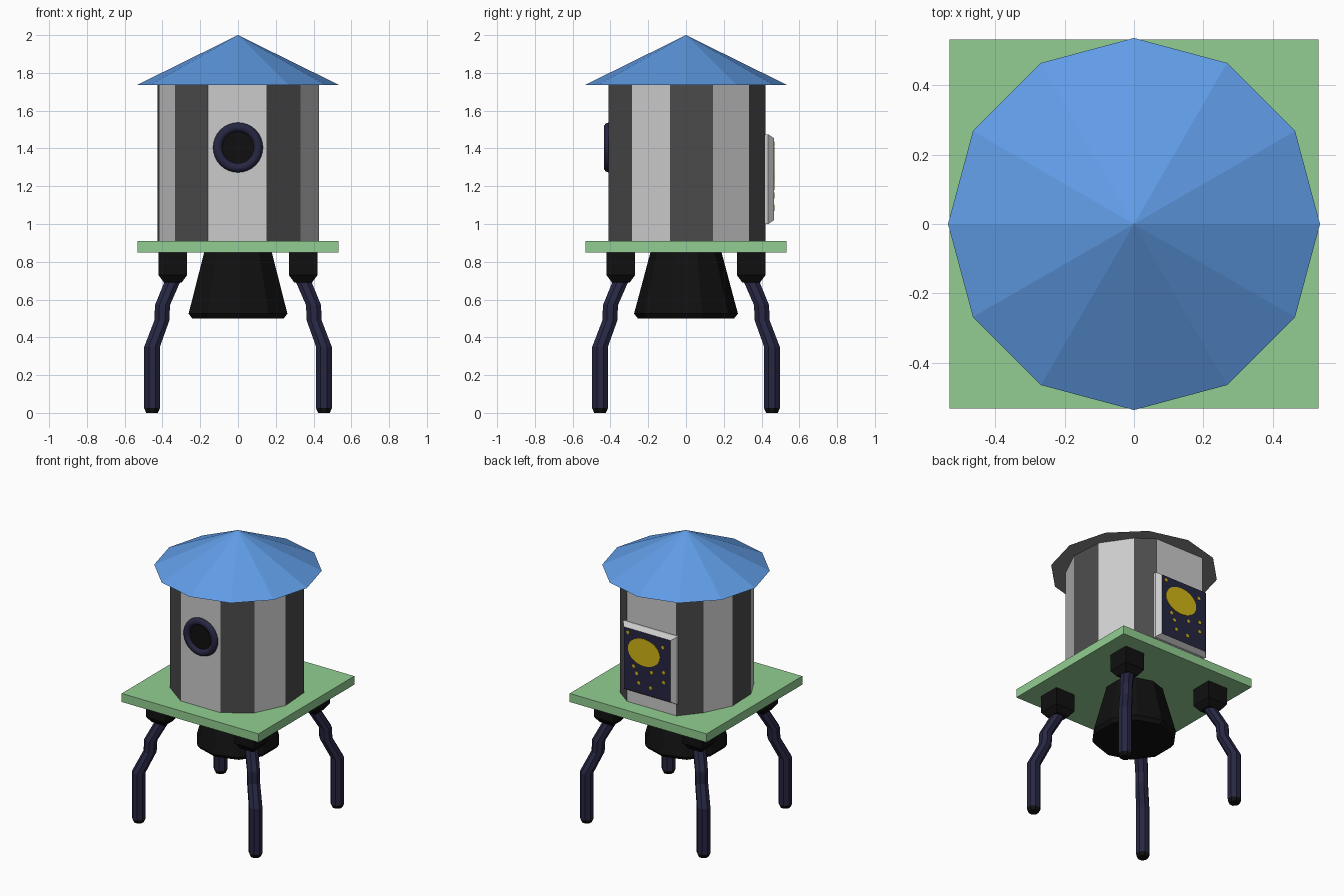
import bpy, bmesh, math

if "Cube" in bpy.data.objects:
    bpy.data.objects.remove(bpy.data.objects["Cube"])

def mat(name, r, g, b):
    lin = lambda c: ((c / 255 + 0.055) / 1.055) ** 2.4 if c > 10 else c / 255 / 12.92
    m = bpy.data.materials.new(name)
    m.diffuse_color = (lin(r), lin(g), lin(b), 1)
    m.use_nodes = True
    m.node_tree.nodes["Principled BSDF"].inputs["Base Color"].default_value = m.diffuse_color
    return m

BLUE = mat("roof blue", 98, 160, 235)
GREEN = mat("plate green", 146, 206, 146)
LIGHT = mat("light grey", 203, 203, 203)
DARK = mat("dark grey", 76, 76, 76)
MID = mat("mid grey", 140, 140, 140)
BLACK = mat("black", 16, 16, 16)
NAVY = mat("navy", 38, 38, 66)
YELLOW = mat("yellow", 210, 182, 20)

def ngon(n, r, z, cx=0, cy=0, start=0.0):
    return [(cx + r * math.cos(start + i * math.tau / n),
             cy + r * math.sin(start + i * math.tau / n), z) for i in range(n)]

def rect(hx, hy, z, cx=0, cy=0):
    return [(cx + sx * hx, cy + sy * hy, z) for sx, sy in ((-1, -1), (1, -1), (1, 1), (-1, 1))]

def loft(name, rings, mats, rule=None):
    """Skin a stack of rings, cap both ends; rule(face) gives the material index."""
    bm = bmesh.new()
    loops = [[bm.verts.new(p) for p in ring] for ring in rings]
    n = len(loops[0])
    for a, b in zip(loops, loops[1:]):
        for i in range(n):
            j = (i + 1) % n
            bm.faces.new((a[i], a[j], b[j], b[i]))
    bm.faces.new(loops[0][::-1])
    bm.faces.new(loops[-1])
    bmesh.ops.recalc_face_normals(bm, faces=bm.faces)
    bm.normal_update()
    if rule:
        for k, f in enumerate(bm.faces):
            f.material_index = rule(k, f)
    me = bpy.data.meshes.new(name)
    bm.to_mesh(me)
    bm.free()
    for m in mats:
        me.materials.append(m)
    ob = bpy.data.objects.new(name, me)
    bpy.context.collection.objects.link(ob)
    return ob

# Conical roof, grey underneath
bpy.ops.mesh.primitive_cone_add(vertices=12, radius1=0.537, radius2=0, depth=0.265,
                                location=(0, 0, 1.8675))
roof = bpy.context.object
roof.name = "roof"
for m in (BLUE, MID):
    roof.data.materials.append(m)
for p in roof.data.polygons:
    p.material_index = 1 if p.normal.z < -0.5 else 0

# Striped drum, wider flats at front and back
outline = [(.165, .42), (-.22, .42)]
outline += [(.437 * math.cos(math.radians(a)), .437 * math.sin(math.radians(a)))
            for a in (140, 168, 197, 220)]
outline += [(-.16, -.41), (.15, -.41)]
outline += [(.437 * math.cos(math.radians(a)), .437 * math.sin(math.radians(a)))
            for a in (-41, -11, 19, 50)]
loft("drum", [[(x, y, z) for x, y in outline] for z in (0.905, 1.736)],
     [LIGHT, DARK], lambda k, f: k % 2 if k < 12 else 0)

# Base plate
loft("base_plate", [rect(.533, .533, z) for z in (.85, .91)], [GREEN])

# Engine nozzle under the plate
q = math.pi / 2
loft("nozzle", [ngon(10, .255, .50, start=q), ngon(10, .275, .525, start=q),
                ngon(10, .188, .851, start=q)], [BLACK])

# Four legs with sockets and dark feet
path = [(.455, .0, .034), (.455, .025, .045), (.455, .35, .045), (.403, .49, .043),
        (.400, .57, .043), (.345, .70, .045), (.345, .74, .045)]
for sx, xn in ((-1, "left"), (1, "right")):
    for sy, yn in ((-1, "front"), (1, "back")):
        loft(f"{yn}_{xn}_leg",
             [ngon(8, r, z, sx * d, sy * d, math.pi / 8) for d, z, r in path],
             [NAVY, BLACK], lambda k, f: 1 if f.calc_center_median().z < .02 else 0)
        loft(f"{yn}_{xn}_socket",
             [rect(h, h, z, sx * .345, sy * .345) for h, z in
              ((.047, .69), (.076, .73), (.076, .851))], [BLACK])

# Round window on the front
bpy.ops.mesh.primitive_torus_add(major_segments=32, minor_segments=10, major_radius=.107,
                                 minor_radius=.025, location=(0, -.41, 1.405),
                                 rotation=(q, 0, 0))
rim = bpy.context.object
rim.name = "window_rim"
rim.data.materials.append(NAVY)
bpy.ops.object.shade_smooth_by_angle(angle=math.radians(50))
def disc_y(name, x, z, rx, rz, y0, y1, n, m):
    loft(name, [[(x + px * rx, y, z + pz * rz) for px, pz, _ in ngon(n, 1, 0)]
                for y in (y0, y1)], [m])
disc_y("window_glass", 0, 1.405, .106, .106, -.408, -.416, 32, BLACK)

# Back panel: bevelled frame with a night-sky picture
def panel_ring(hx, hz, y):
    return [(-.024 + x, y, 1.2375 + z) for x, z, _ in rect(hx, hz, 0)]
loft("back_panel", [panel_ring(.21, .2375, .415), panel_ring(.21, .2375, .435),
                    panel_ring(.182, .217, .466)],
     [LIGHT, NAVY], lambda k, f: 1 if f.normal.y > .95 else 0)
disc_y("picture_moon", 0, 1.315, .125, .095, .464, .469, 28, YELLOW)
stars = [(-.147, 1.39), (.08, 1.20), (.056, 1.155), (-.06, 1.19), (-.154, 1.215),
         (.04, 1.093), (-.154, 1.146), (-.053, 1.08), (.125, 1.425)]
for i, (x, z) in enumerate(stars):
    disc_y(f"picture_star_{i + 1}", x, z, .013, .013, .464, .469, 6, YELLOW)
